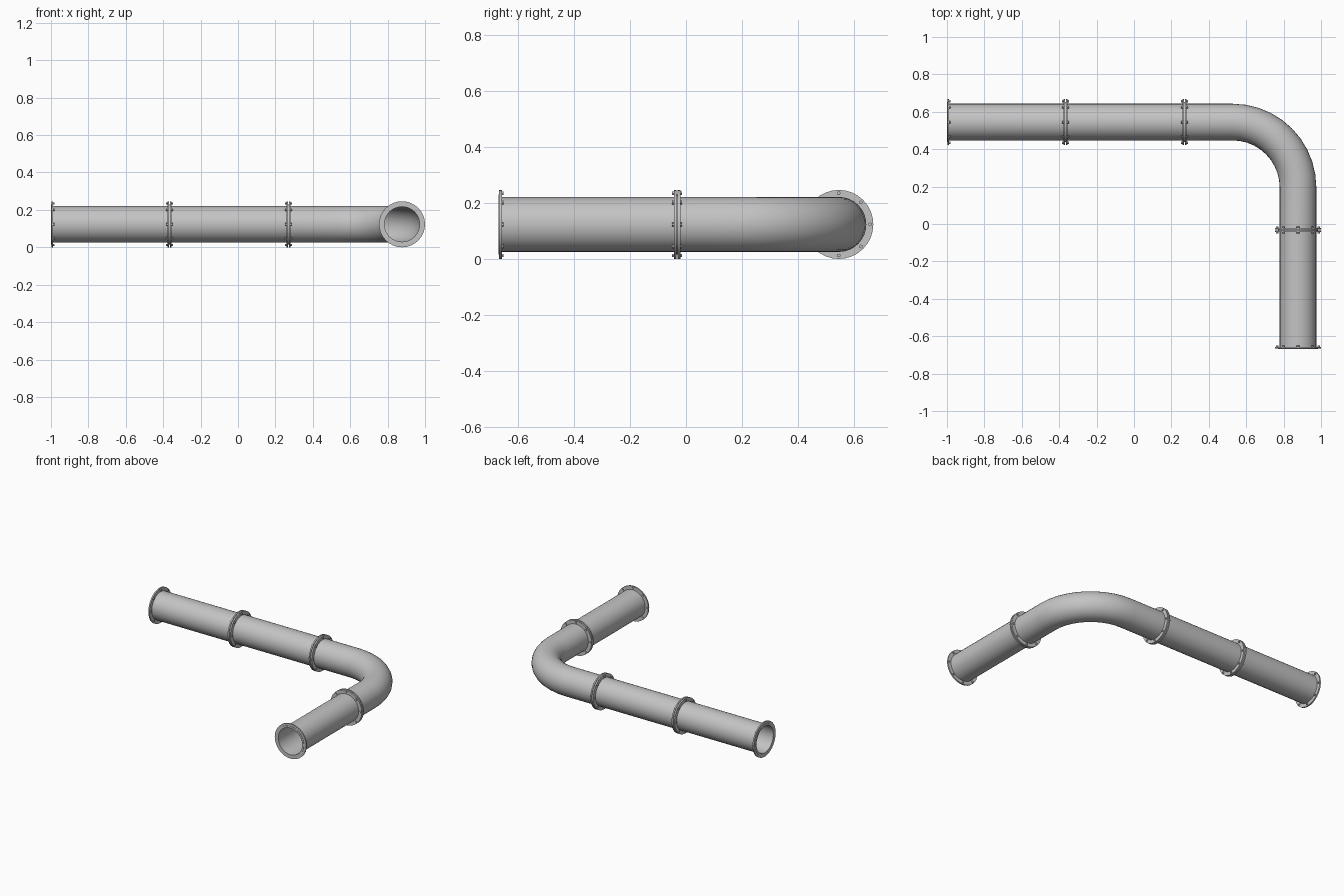
import bpy, bmesh, math
from mathutils import Vector, Matrix

cube = bpy.data.objects.get("Cube")
if cube:
    bpy.data.objects.remove(cube, do_unlink=True)

SIDES = 32
BORE, PIPE, LIP, FLANGE = 0.094, 0.098, 0.107, 0.123   # radii
GAP, THICK = 0.002, 0.0115                              # lip depth, flange back
AXIS_Z, AXIS_Y, AXIS_X, BEND = 0.123, 0.545, 0.877, 0.35

steel = bpy.data.materials.new("steel_grey")
steel.use_nodes = True
grey = (0.55, 0.55, 0.55, 1)
steel.diffuse_color = grey
steel.node_tree.nodes["Principled BSDF"].inputs["Base Color"].default_value = grey


def finish(bm, name):
    bmesh.ops.recalc_face_normals(bm, faces=bm.faces)
    mesh = bpy.data.meshes.new(name)
    bm.to_mesh(mesh)
    bm.free()
    mesh.materials.append(steel)
    obj = bpy.data.objects.new(name, mesh)
    bpy.context.collection.objects.link(obj)
    bpy.ops.object.select_all(action='DESELECT')
    obj.select_set(True)
    bpy.context.view_layer.objects.active = obj
    bpy.ops.object.shade_smooth_by_angle(angle=math.radians(35))


def flange_steps(end, inward):
    """Stations from the bore, over the lip and flange, to the pipe wall."""
    steps = [(0, BORE), (0, LIP), (GAP, LIP), (GAP, FLANGE), (THICK, FLANGE), (THICK, PIPE)]
    return [(end + inward * d, inward, r) for d, r in steps]


def pipe(name, path):
    """Flanged hollow pipe along a list of (centre, direction) frames."""
    (a, da), (b, db) = path[0], path[-1]
    rings = flange_steps(a, da)
    rings += [(c, d, PIPE) for c, d in path[1:-1]]
    rings += [(c, db, r) for c, _, r in reversed(flange_steps(b, -db))]
    rings += [(c, d, BORE) for c, d in reversed(path[1:-1])]
    bm = bmesh.new()
    loops = []
    for c, d, r in rings:
        side = d.cross(Vector((0, 0, 1)))
        loops.append([bm.verts.new(c + side * r * math.cos(t) + Vector((0, 0, r * math.sin(t))))
                      for t in (math.tau * i / SIDES for i in range(SIDES))])
    for k, loop in enumerate(loops):
        after = loops[(k + 1) % len(loops)]
        for i in range(SIDES):
            j = (i + 1) % SIDES
            bm.faces.new((loop[i], loop[j], after[j], after[i]))
    finish(bm, name)
    bolts(name + "_start_bolts", a, da)
    bolts(name + "_end_bolts", b, -db)


def bolts(name, end, inward):
    """Eight hexagonal bolt heads on the back of a flange."""
    bm = bmesh.new()
    turn = inward.to_track_quat('Z', 'Y').to_matrix().to_4x4()
    for k in range(8):
        spot = Matrix.Rotation(math.tau * k / 8, 4, 'Z') @ Matrix.Translation((0.111, 0, THICK + 0.003))
        bmesh.ops.create_cone(bm, cap_ends=True, segments=6, radius1=0.007, radius2=0.007,
                              depth=0.007, matrix=Matrix.Translation(end) @ turn @ spot)
    finish(bm, name)


def straight(name, a, b):
    a, b = Vector(a), Vector(b)
    d = (b - a).normalized()
    pipe(name, [(a, d), (a.lerp(b, 0.5), d), (b, d)])


# Straight sections
straight("far_pipe", (-1, AXIS_Y, AXIS_Z), (-0.366, AXIS_Y, AXIS_Z))
straight("middle_pipe", (-0.366, AXIS_Y, AXIS_Z), (0.27, AXIS_Y, AXIS_Z))
straight("front_pipe", (AXIS_X, -0.032, AXIS_Z), (AXIS_X, -0.668, AXIS_Z))

# Elbow section
centre = Vector((AXIS_X - BEND, AXIS_Y - BEND, AXIS_Z))
path = [(Vector((0.27, AXIS_Y, AXIS_Z)), Vector((1, 0, 0)))]
for i in range(11):
    t = math.pi / 2 * i / 10
    path.append((centre + Vector((math.sin(t), math.cos(t), 0)) * BEND,
                 Vector((math.cos(t), -math.sin(t), 0))))
path.append((Vector((AXIS_X, -0.032, AXIS_Z)), Vector((0, -1, 0))))
pipe("elbow_pipe", path)
